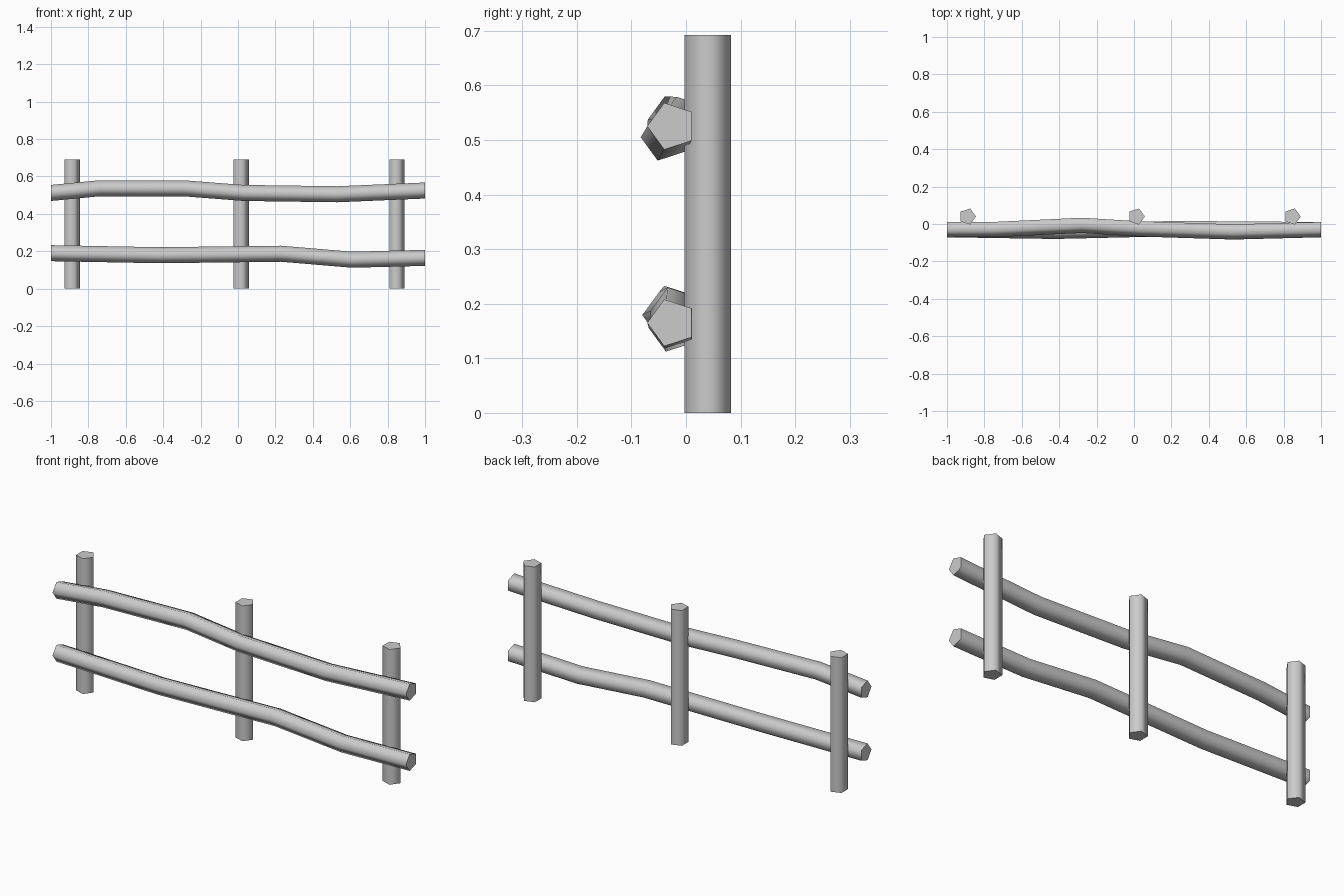
import bpy
import bmesh
from math import cos, sin, pi

if "Cube" in bpy.data.objects:
    bpy.data.objects.remove(bpy.data.objects["Cube"])

R = 0.045   # radius of every log
SIDES = 5


def log(name, rings):
    """Skin a list of pentagon rings and cap both ends."""
    bm = bmesh.new()
    loops = [[bm.verts.new(p) for p in ring] for ring in rings]
    for a, b in zip(loops, loops[1:]):
        for i in range(SIDES):
            j = (i + 1) % SIDES
            bm.faces.new((a[i], a[j], b[j], b[i])).smooth = True
    for cap in (loops[0], loops[-1]):
        face = bm.faces.new(cap)
        face.smooth = False
        for e in face.edges:
            e.smooth = False
    bmesh.ops.recalc_face_normals(bm, faces=bm.faces[:])
    mesh = bpy.data.meshes.new(name)
    bm.to_mesh(mesh)
    bm.free()
    obj = bpy.data.objects.new(name, mesh)
    bpy.context.collection.objects.link(obj)


def post(name, x, y=0.04, height=0.692):
    angles = [2 * pi * i / SIDES for i in range(SIDES)]
    log(name, [[(x + R * cos(a), y + R * sin(a), z) for a in angles]
               for z in (0, height)])


def rail(name, path):
    # cross-section has one corner pointing to the front (-y)
    angles = [pi + 2 * pi * i / SIDES for i in range(SIDES)]
    log(name, [[(x, y + R * cos(a), z + R * sin(a)) for a in angles]
               for x, y, z in path])


# Upright posts
for name, x in (("left_post", -0.89), ("middle_post", 0.013), ("right_post", 0.846)):
    post(name, x)

# Crooked rails, as (x, y, z) centre lines
rail("upper_rail", [(-1, -0.026, 0.512), (-0.74, -0.025, 0.537), (-0.28, -0.003, 0.536),
                    (0.03, -0.022, 0.512), (0.53, -0.038, 0.505), (1, -0.026, 0.525)])
rail("lower_rail", [(-1, -0.026, 0.19), (-0.42, -0.035, 0.179), (0.23, -0.02, 0.187),
                    (0.61, -0.023, 0.155), (1, -0.026, 0.165)])
